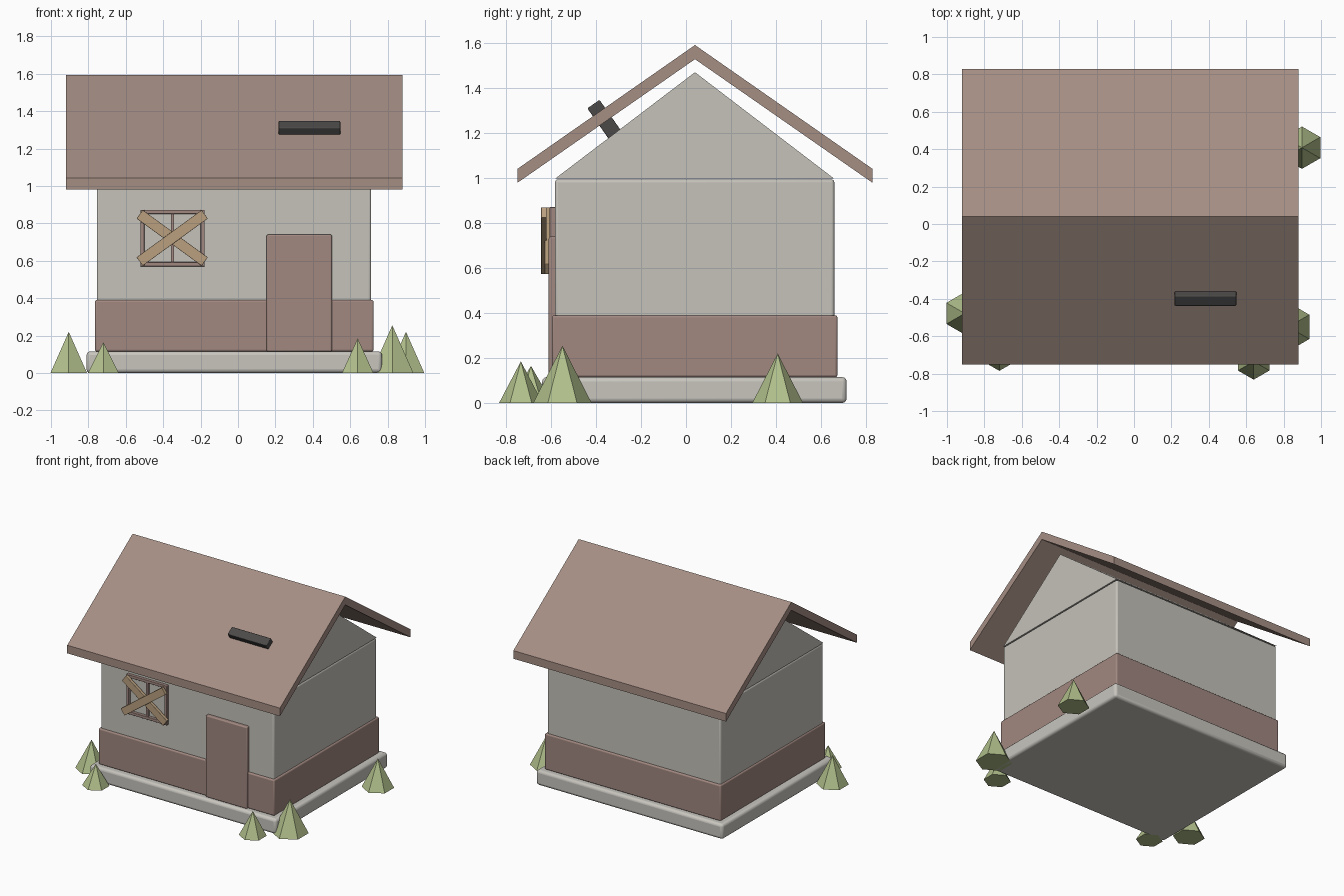
import bpy, bmesh, math
from mathutils import Matrix, Vector

if "Cube" in bpy.data.objects:
    bpy.data.objects.remove(bpy.data.objects["Cube"])


def material(name, rgb):
    m = bpy.data.materials.new(name)
    lin = [((c / 255 + 0.055) / 1.055) ** 2.4 for c in rgb]
    m.diffuse_color = (*lin, 1)
    m.use_nodes = True
    m.node_tree.nodes["Principled BSDF"].inputs["Base Color"].default_value = m.diffuse_color
    return m


PLASTER = material("plaster", (197, 194, 186))
STONE = material("pale stone", (200, 197, 190))
ROOF = material("roof tile", (165, 142, 132))
BRICK = material("dusty red", (161, 136, 128))
WOOD = material("plank wood", (186, 160, 127))
DARK = material("charcoal", (76, 74, 73))
GREEN = material("shrub green", (177, 191, 139))


def finish(bm, name, mat, bevel=0):
    bmesh.ops.recalc_face_normals(bm, faces=bm.faces)
    me = bpy.data.meshes.new(name)
    bm.to_mesh(me)
    bm.free()
    me.materials.append(mat)
    ob = bpy.data.objects.new(name, me)
    bpy.context.collection.objects.link(ob)
    if bevel:
        mod = ob.modifiers.new("rounded edges", 'BEVEL')
        mod.width, mod.segments = bevel, 3
        bpy.context.view_layer.objects.active = ob
        ob.select_set(True)
        bpy.ops.object.shade_smooth_by_angle(angle=math.radians(40))
        ob.select_set(False)
    return ob


def box(name, x, y, z, mat, bevel=0, axis='X', angle=0):
    """Box from (min, max) spans, turned about its own centre."""
    bm = bmesh.new()
    size = Vector([s[1] - s[0] for s in (x, y, z)])
    centre = Vector([(s[0] + s[1]) / 2 for s in (x, y, z)])
    bmesh.ops.create_cube(bm, size=1, matrix=Matrix.Translation(centre)
                          @ Matrix.Rotation(angle, 4, axis)
                          @ Matrix.Diagonal((*size, 1)))
    return finish(bm, name, mat, bevel)


def prism(name, profile, x0, x1, mat):
    """Extrude a y-z profile along x."""
    bm = bmesh.new()
    face = bm.faces.new([bm.verts.new((x0, y, z)) for y, z in profile])
    out = bmesh.ops.extrude_face_region(bm, geom=[face])["geom"]
    bmesh.ops.translate(bm, vec=(x1 - x0, 0, 0),
                        verts=[v for v in out if isinstance(v, bmesh.types.BMVert)])
    return finish(bm, name, mat)


# House body
box("foundation_slab", (-0.81, 0.77), (-0.64, 0.715), (0, 0.115), STONE, 0.02)
box("wall_skirting", (-0.765, 0.725), (-0.597, 0.674), (0.115, 0.39), BRICK, 0.01)
box("walls", (-0.755, 0.712), (-0.583, 0.66), (0.12, 0.995), PLASTER, 0.013)
prism("gable", [(-0.583, 0.998), (0.66, 0.998), (0.04, 1.472)], -0.755, 0.712, PLASTER)

# Roof with vertical eave ends
prism("roof", [(-0.75, 0.98), (-0.75, 1.042), (0.04, 1.593), (0.83, 1.042),
               (0.83, 0.98), (0.04, 1.53)], -0.92, 0.88, ROOF)
box("roof_vent", (0.217, 0.547), (-0.382, -0.316), (1.13, 1.35), DARK, 0.005,
    'X', math.radians(35))

# Door
box("door", (0.153, 0.502), (-0.611, -0.57), (0.115, 0.74), BRICK, 0.008)

# Window frame: two posts, two rails and a centre bar
for i, x in enumerate((-0.511, -0.189)):
    box(f"window_post_{i}", (x - 0.011, x + 0.011), (-0.607, -0.57), (0.57, 0.872), BRICK, 0.003)
for i, z in enumerate((0.581, 0.861)):
    box(f"window_rail_{i}", (-0.52, -0.18), (-0.605, -0.57), (z - 0.011, z + 0.011), BRICK, 0.003)
box("window_bar", (-0.358, -0.342), (-0.6, -0.57), (0.58, 0.865), BRICK)

# Crossed planks over the window
for name, side, y in (("front", -1, -0.645), ("rear", 1, -0.629)):
    box(f"{name}_plank", (-0.567, -0.137), (y, y + 0.024), (0.694, 0.75), WOOD, 0.002,
        'Y', side * math.radians(36))

# Six-sided shrubs
for i, (x, y, r, h) in enumerate(((-0.905, -0.478, 0.113, 0.22),
                                  (-0.72, -0.69, 0.095, 0.165),
                                  (0.64, -0.735, 0.097, 0.185),
                                  (0.825, -0.55, 0.13, 0.255),
                                  (0.898, 0.408, 0.113, 0.22))):
    bm = bmesh.new()
    bmesh.ops.create_cone(bm, cap_ends=True, segments=6, radius1=r, radius2=0, depth=h)
    bmesh.ops.remove_doubles(bm, verts=bm.verts, dist=1e-5)
    # Put two corners on the front-back axis
    first = max(bm.verts, key=lambda v: v.co.xy.length).co
    turn = math.pi / 2 - math.atan2(first.y, first.x)
    bmesh.ops.transform(bm, verts=bm.verts, matrix=Matrix.Translation((x, y, h / 2))
                        @ Matrix.Rotation(turn, 4, 'Z'))
    finish(bm, f"shrub_{i}", GREEN)
